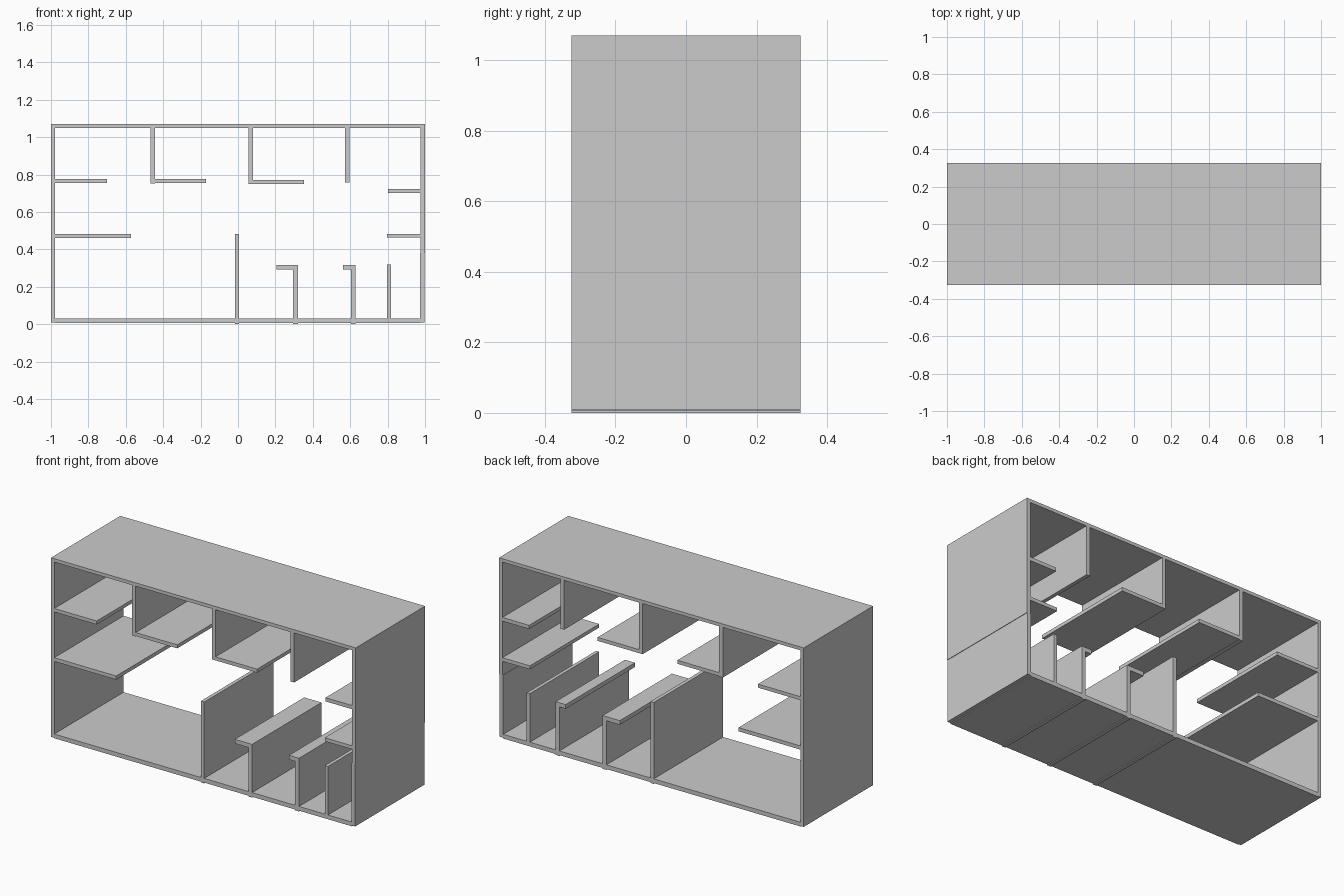
import bpy

cube = bpy.data.objects.get("Cube")
if cube:
    bpy.data.objects.remove(cube, do_unlink=True)

DEPTH = 0.65
TOP, FLOOR = 1.05, 0.03

grey = bpy.data.materials.new("plain_grey")
grey.use_nodes = True
colour = (0.6, 0.6, 0.6, 1)
grey.diffuse_color = colour
grey.node_tree.nodes["Principled BSDF"].inputs["Base Color"].default_value = colour


def panel(name, x0, x1, z0, z1):
    """Board running the full depth of the cabinet."""
    bpy.ops.mesh.primitive_cube_add(size=1, location=((x0 + x1) / 2, 0, (z0 + z1) / 2))
    ob = bpy.context.object
    ob.name = name
    ob.scale = (x1 - x0, DEPTH, z1 - z0)
    bpy.ops.object.transform_apply(location=False, rotation=False, scale=True)
    ob.data.materials.append(grey)


# Outer shell, open at front and back
panel("top_board", -1, 1, TOP, 1.07)
panel("floor_board", -0.98, 0.975, 0.005, FLOOR)
panel("right_wall", -1, -0.978, 0.008, TOP)
panel("left_wall_upper", 0.977, 1, 0.38, TOP)
panel("left_wall_lower", 0.972, 0.997, 0.01, 0.38)

# Shelves fixed to the side walls
panel("right_upper_shelf", -0.98, -0.70, 0.754, 0.775)
panel("right_lower_shelf", -0.98, -0.572, 0.461, 0.483)
panel("left_upper_shelf", 0.802, 0.98, 0.70, 0.722)
panel("left_lower_shelf", 0.797, 0.98, 0.462, 0.483)

# Dividers hanging from the top, two of them with a shelf at the foot
panel("hanging_divider_a", -0.469, -0.444, 0.752, TOP)
panel("hanging_shelf_a", -0.444, -0.171, 0.754, 0.775)
panel("hanging_divider_b", 0.057, 0.08, 0.75, TOP)
panel("hanging_shelf_b", 0.08, 0.353, 0.75, 0.771)
panel("hanging_divider_c", 0.573, 0.596, 0.757, TOP)

# Dividers standing on the floor, two of them with a ledge at the head
panel("floor_divider_a", -0.016, 0.006, 0, 0.483)
panel("floor_divider_b", 0.295, 0.32, 0, 0.316)
panel("floor_ledge_b", 0.207, 0.295, 0.291, 0.316)
panel("floor_divider_c", 0.603, 0.628, 0, 0.316)
panel("floor_ledge_c", 0.562, 0.603, 0.291, 0.316)
panel("floor_divider_d", 0.797, 0.818, 0.01, 0.318)
